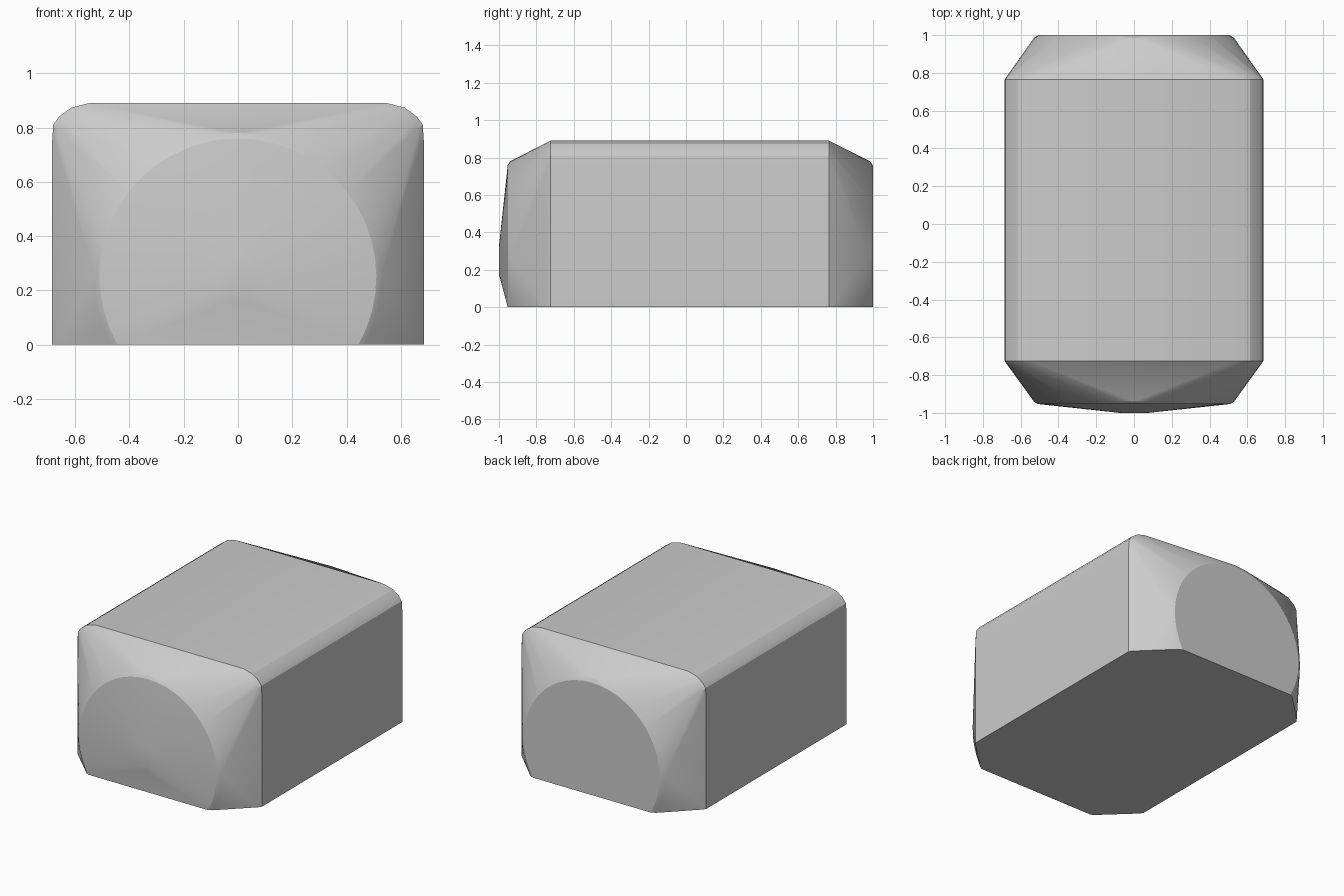
import bpy, bmesh
from math import sin, cos, pi, asin, sqrt

if "Cube" in bpy.data.objects:
    bpy.data.objects.remove(bpy.data.objects["Cube"])

CZ = 0.25  # height of the round end faces' centre


def section(y, inset=0.0):
    """Box cross-section with rounded top corners."""
    half = [(0.685, 0), (0.685, 0.75), (0.681, 0.81), (0.66, 0.84),
            (0.615, 0.873), (0.55, 0.89)]
    return [(s * (x - inset), y, max(0, z - inset)) for x, z in half for s in (1, -1)]


def disc(y, r, n=32):
    """Circle of radius r, cut off flat at the ground."""
    start = -asin(min(1, CZ / r))
    span = pi - 2 * start if r > CZ else 2 * pi
    return [(r * cos(start + span * i / n), y, max(0, CZ + r * sin(start + span * i / n)))
            for i in range(n + 1)]


# Box body, narrowing slightly at the end corners
points = section(-0.725) + section(0.765)
points += section(-0.745, 0.014) + section(0.785, 0.014)
points += [(s * 0.671, y, 0) for s in (1, -1) for y in (-0.745, 0.785)]

# Rounded back end face
points += disc(0.985, 0.53) + disc(1.0, 0.505)

# Rounded front end face with a shallow central hub
points += disc(-0.94, 0.53) + disc(-0.953, 0.51)
points += disc(-1.0, 0.075, 16)

# Wrap everything in one convex skin
bm = bmesh.new()
for p in points:
    bm.verts.new(p)
bmesh.ops.remove_doubles(bm, verts=bm.verts[:], dist=0.0005)
hull = bmesh.ops.convex_hull(bm, input=bm.verts[:])
loose = [v for v in bm.verts if not v.link_faces]
bmesh.ops.delete(bm, geom=loose, context='VERTS')
bmesh.ops.recalc_face_normals(bm, faces=bm.faces[:])
mesh = bpy.data.meshes.new("rounded_block")
bm.to_mesh(mesh)
bm.free()
block = bpy.data.objects.new("rounded_block", mesh)
bpy.context.collection.objects.link(block)

# Soft shading across the shallow facets
bpy.context.view_layer.objects.active = block
block.select_set(True)
bpy.ops.object.shade_smooth_by_angle(angle=0.35)
